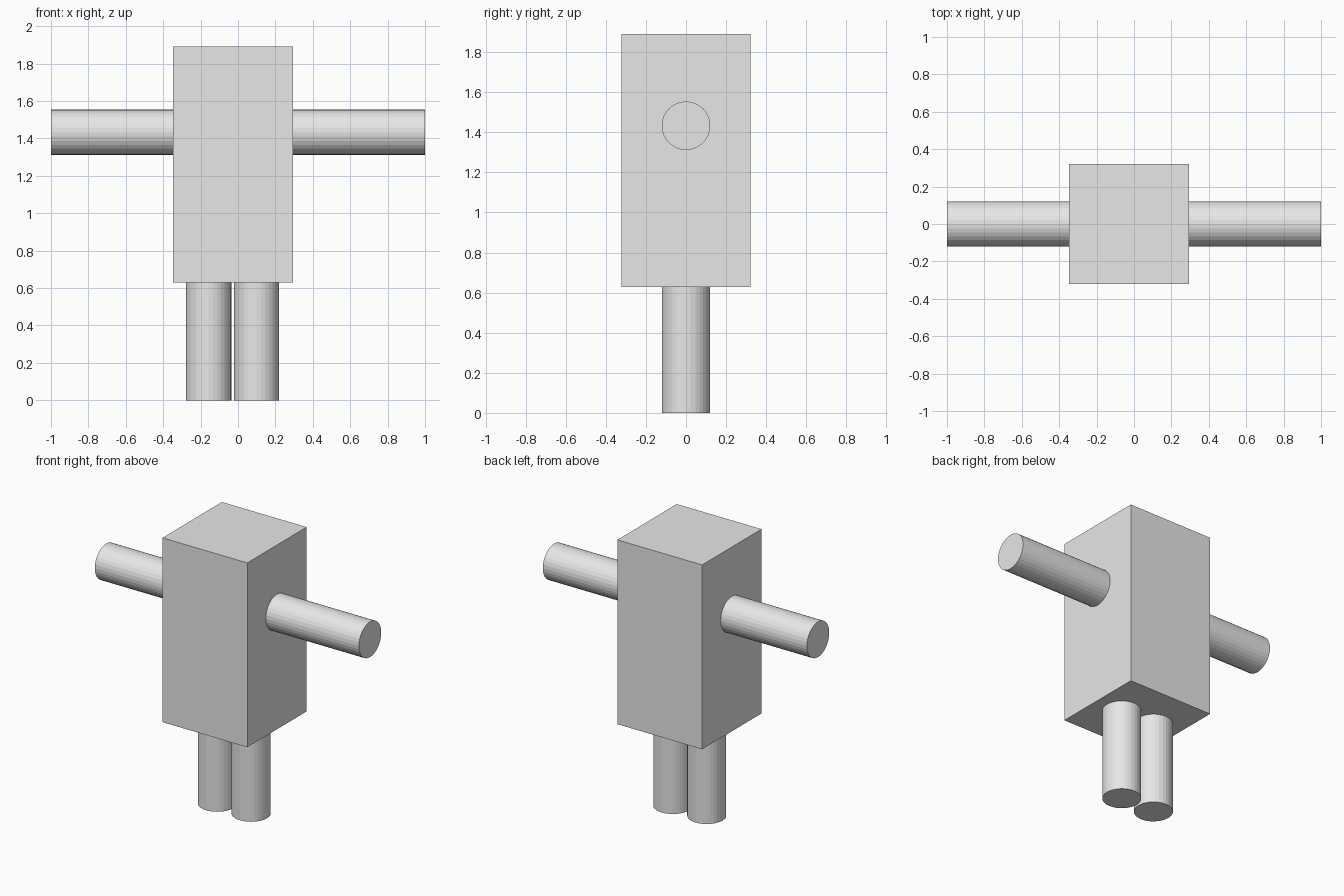
import bpy
import math

if "Cube" in bpy.data.objects:
    bpy.data.objects.remove(bpy.data.objects["Cube"])

grey = bpy.data.materials.new("light_grey")
grey.diffuse_color = (0.8, 0.8, 0.8, 1)
grey.use_nodes = True
grey.node_tree.nodes["Principled BSDF"].inputs["Base Color"].default_value = grey.diffuse_color


def finish(name):
    obj = bpy.context.object
    obj.name = name
    obj.data.materials.append(grey)
    return obj


def limb(name, location, length, rotation=(0, 0, 0)):
    bpy.ops.mesh.primitive_cylinder_add(vertices=32, radius=0.121, depth=length,
                                        location=location, rotation=rotation)
    return finish(name)


# Box body
bpy.ops.mesh.primitive_cube_add(size=1, location=(-0.026, 0, 1.26))
body = finish("body")
body.scale = (0.642, 0.642, 1.262)

# Arms, slightly sunk into the body sides
for name, x0, x1 in (("left_arm", -1, -0.33), ("right_arm", 0.28, 1)):
    limb(name, ((x0 + x1) / 2, 0, 1.433), x1 - x0, (0, math.pi / 2, 0))

# Legs, slightly sunk into the body underside
for name, x in (("left_leg", -0.157), ("right_leg", 0.099)):
    limb(name, (x, 0, 0.325), 0.65)
